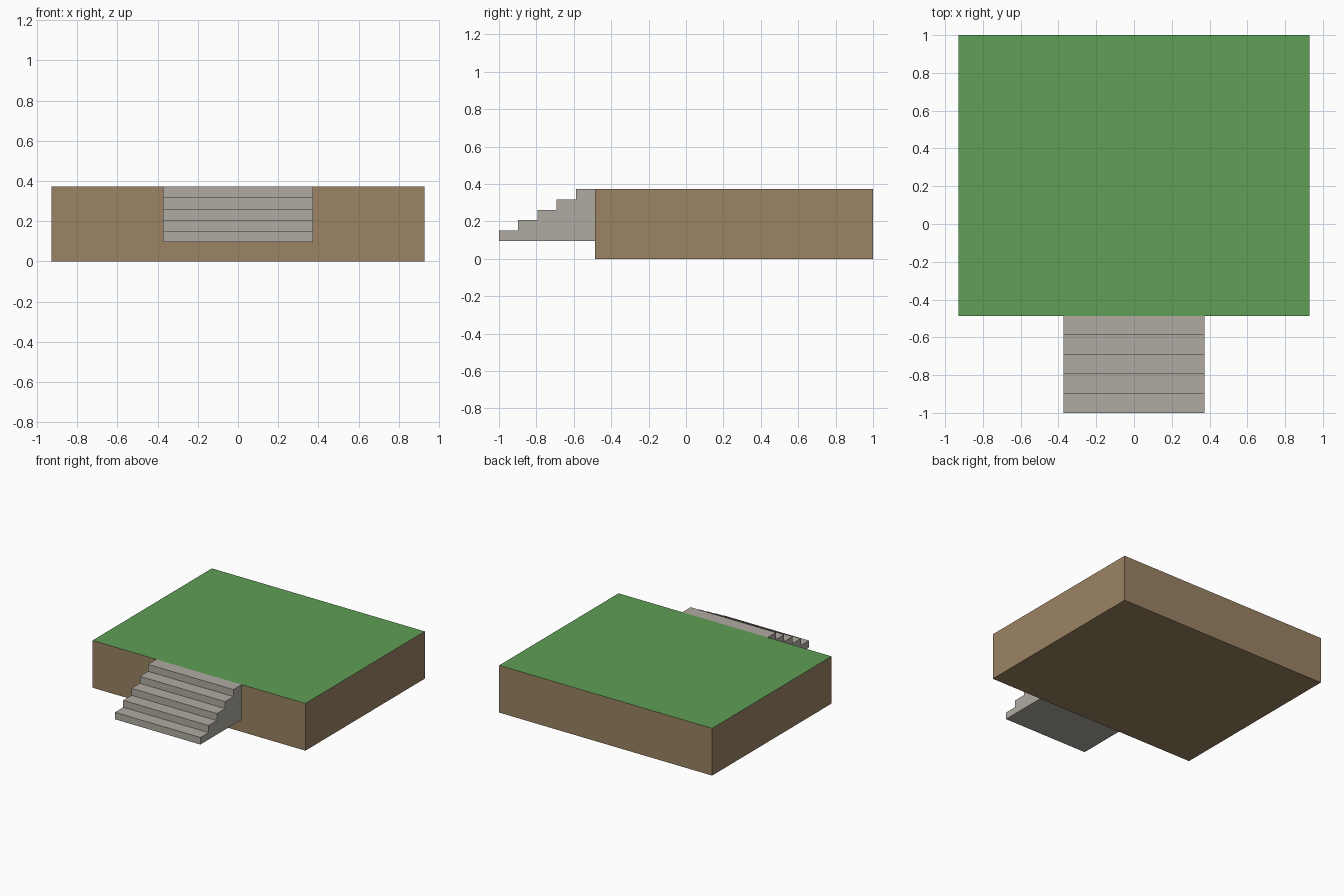
import bpy, bmesh

if "Cube" in bpy.data.objects:
    bpy.data.objects.remove(bpy.data.objects["Cube"])

HALF_W, Y_FRONT, Y_BACK, TOP = 0.928, -0.486, 1.0, 0.372
STAIR_HALF_W, STAIR_BASE, STEPS = 0.372, 0.096, 5


def material(name, color):
    mat = bpy.data.materials.new(name)
    mat.diffuse_color = (*color, 1)
    mat.use_nodes = True
    mat.node_tree.nodes["Principled BSDF"].inputs["Base Color"].default_value = mat.diffuse_color
    return mat


def extrude_profile(name, profile, half_w, mats):
    """Extrude a closed (y, z) profile across x."""
    bm = bmesh.new()
    face = bm.faces.new([bm.verts.new((-half_w, y, z)) for y, z in profile])
    ret = bmesh.ops.extrude_face_region(bm, geom=[face], use_keep_orig=True)
    verts = [v for v in ret["geom"] if isinstance(v, bmesh.types.BMVert)]
    bmesh.ops.translate(bm, verts=verts, vec=(2 * half_w, 0, 0))
    bmesh.ops.recalc_face_normals(bm, faces=bm.faces)
    mesh = bpy.data.meshes.new(name)
    bm.to_mesh(mesh)
    bm.free()
    for mat in mats:
        mesh.materials.append(mat)
    obj = bpy.data.objects.new(name, mesh)
    bpy.context.collection.objects.link(obj)
    return obj


grass = material("grass", (0.112, 0.342, 0.089))
earth = material("earth", (0.328, 0.227, 0.127))
stone = material("stone", (0.434, 0.407, 0.361))

# Earth block with a grass top face
block = extrude_profile(
    "ground_block",
    [(Y_FRONT, 0), (Y_BACK, 0), (Y_BACK, TOP), (Y_FRONT, TOP)],
    HALF_W, [earth, grass])
for poly in block.data.polygons:
    if poly.normal.z > 0.5:
        poly.material_index = 1

# Stone stairs: stepped profile rising to the top of the block
run = (Y_FRONT + 1) / STEPS
rise = (TOP - STAIR_BASE) / STEPS
profile = [(Y_FRONT, STAIR_BASE), (-1, STAIR_BASE)]
for i in range(STEPS):
    z = STAIR_BASE + rise * (i + 1)
    profile += [(-1 + run * i, z), (-1 + run * (i + 1), z)]
extrude_profile("stairs", profile, STAIR_HALF_W, [stone])
